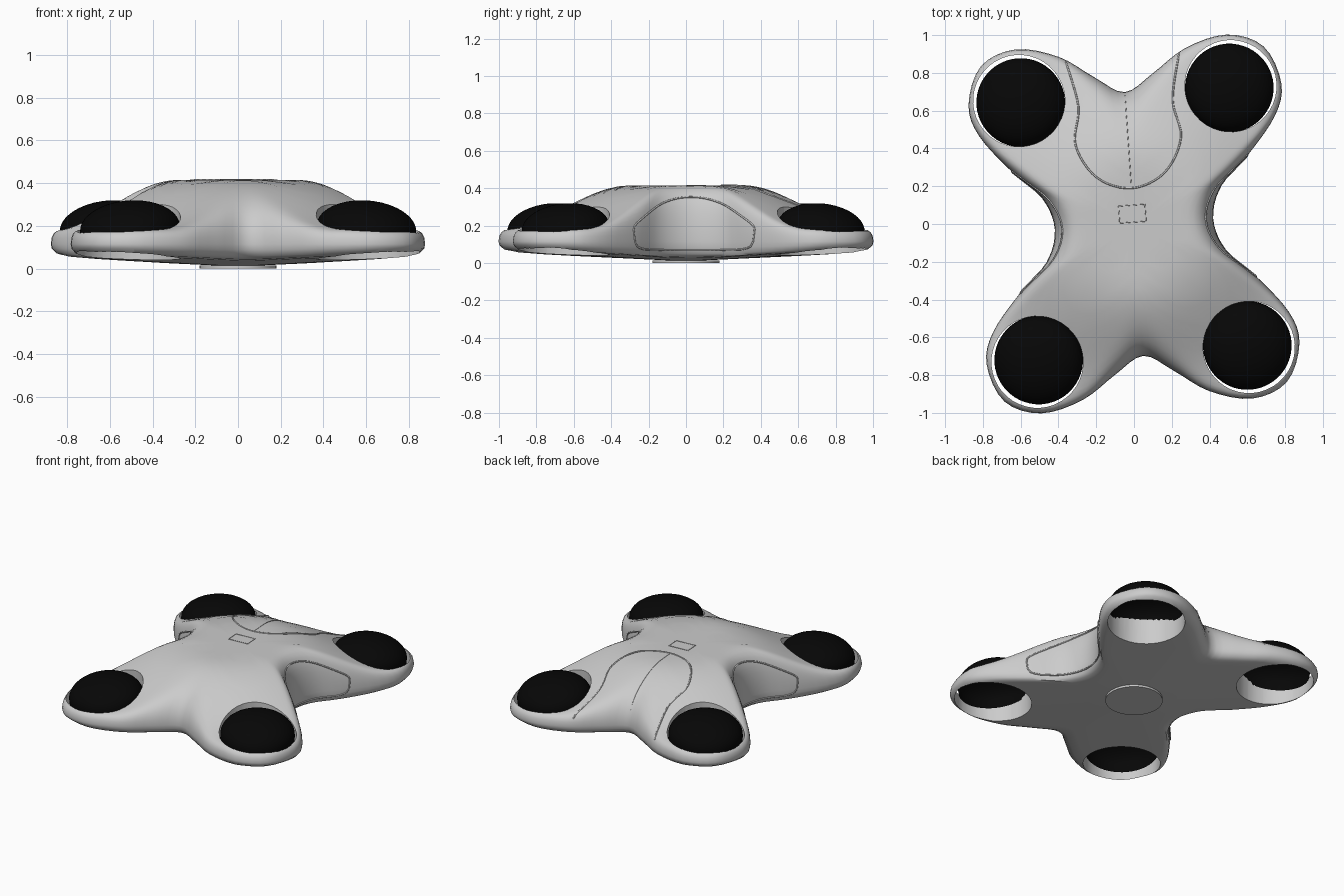
import bpy, bmesh, math
from mathutils import Vector, Matrix

if "Cube" in bpy.data.objects:
    bpy.data.objects.remove(bpy.data.objects["Cube"])

YAW = Matrix.Rotation(math.radians(4), 4, 'Z')   # whole model sits slightly turned


def spline(pts, n, closed):
    """Catmull-Rom points through a list of 2D points."""
    k, out = len(pts), []
    for i in range(k if closed else k - 1):
        idx = [(i + j) % k if closed else min(max(i + j, 0), k - 1) for j in (-1, 0, 1, 2)]
        a, b, c, d = (Vector(pts[j]) for j in idx)
        for m in range(n):
            t = m / n
            out.append(0.5 * (2 * b + (c - a) * t + (2 * a - 5 * b + 4 * c - d) * t * t
                              + (3 * b - a - 3 * c + d) * t ** 3))
    return out if closed else out + [Vector(pts[-1])]


def finish(bm, name, color=None, angle=35):
    me = bpy.data.meshes.new(name)
    bm.to_mesh(me)
    bm.free()
    ob = bpy.data.objects.new(name, me)
    bpy.context.collection.objects.link(ob)
    if color:
        mat = bpy.data.materials.new(name)
        mat.diffuse_color = color
        mat.use_nodes = True
        mat.node_tree.nodes["Principled BSDF"].inputs["Base Color"].default_value = mat.diffuse_color
        me.materials.append(mat)
    if angle:
        smooth(ob, angle)
    return ob


def activate(ob):
    bpy.ops.object.select_all(action='DESELECT')
    ob.select_set(True)
    bpy.context.view_layer.objects.active = ob


def smooth(ob, angle):
    activate(ob)
    bpy.ops.object.shade_smooth_by_angle(angle=math.radians(angle))


# outline of one quarter of the X-shaped hull, mirrored to all four
Q = [(.42, 0), (.474, .17), (.625, .32), (.785, .52), (.83, .69), (.75, .89),
     (.56, .966), (.335, .91), (.156, .79), (0, .70)]
loop = Q + [(-x, y) for x, y in Q[-2::-1]]
loop += [(x, -y) for x, y in loop[-2:0:-1]]
OUT = spline(loop, 4, True)
ANG = [math.atan2(p.y, p.x) % (2 * math.pi) for p in OUT]
ANG[0] = 0.0


def radius(a):
    a %= 2 * math.pi
    for i in range(len(OUT)):
        hi = ANG[i + 1] if i + 1 < len(OUT) else 2 * math.pi
        if ANG[i] <= a <= hi:
            t = (a - ANG[i]) / max(hi - ANG[i], 1e-9)
            return OUT[i].length * (1 - t) + OUT[(i + 1) % len(OUT)].length * t
    return OUT[0].length


EDGE = 0.115


def surface(x, y, s, R, top=True):
    """Point on the hull: domed crown or shallow belly, rounded at the rim."""
    r = s * R
    if top:
        t = min(max((r - .3) / .7, 0), 1)
        crown = .185 + .23 * (1 - t * t * (3 - 2 * t))
        n = 11 + 34 * min(max((R - .6) / .45, 0), 1) ** 2
    else:
        crown, n = .010 + .047 * r, 30
    z = EDGE + (crown - EDGE) * math.sqrt(max(0, 1 - s ** n))
    return Vector((x, y, z))


# hull
bm = bmesh.new()
S = [.12, .25, .37, .48, .58, .67, .75, .82, .88, .92, .95, .97, .985, .995]
params = [(s, True) for s in S] + [(1, True)] + [(s, False) for s in reversed(S[1::2])]
rings = [[bm.verts.new(surface(p.x * s, p.y * s, s, p.length, top)) for p in OUT]
         for s, top in params]
N = len(OUT)
for a, b in zip(rings, rings[1:]):
    for i in range(N):
        j = (i + 1) % N
        bm.faces.new((a[i], b[i], b[j], a[j]))
for ring, z in ((rings[0], .415), (rings[-1], .010)):
    c = bm.verts.new((0, 0, z))
    for i in range(N):
        bm.faces.new((c, ring[i], ring[(i + 1) % N]))
bmesh.ops.recalc_face_normals(bm, faces=bm.faces)
bm.transform(YAW)
hull = finish(bm, "hull", angle=None)

# rotor wells cut right through the hull
PODS = [(sx * .555, sy * .685) for sx in (1, -1) for sy in (1, -1)]
for x, y in PODS:
    bm = bmesh.new()
    place = Matrix.Translation((x * 1.012, y * 1.012, .2))
    bmesh.ops.create_cone(bm, cap_ends=True, segments=40, radius1=.243, radius2=.243,
                          depth=1, matrix=YAW @ place)
    cutter = finish(bm, "well_cutter", angle=None)
    cutter.hide_render = True
    mod = hull.modifiers.new("well", 'BOOLEAN')
    mod.operation, mod.solver, mod.object = 'DIFFERENCE', 'EXACT', cutter
    activate(hull)
    bpy.ops.object.modifier_apply(modifier=mod.name)
    bpy.data.objects.remove(cutter)
smooth(hull, 40)

# black domes with a short skirt, leaning outwards
for x, y in PODS:
    bm = bmesh.new()
    prof = [(.234, -.04)] + [(.234 * math.cos(a), .13 * math.sin(a))
                             for a in (math.pi / 2 * i / 10 for i in range(10))]
    rows = [[bm.verts.new((r * math.cos(k * math.pi / 24), r * math.sin(k * math.pi / 24), z))
             for k in range(48)] for r, z in prof]
    for a, b in zip(rows, rows[1:]):
        for i in range(48):
            bm.faces.new((a[i], a[(i + 1) % 48], b[(i + 1) % 48], b[i]))
    tip = bm.verts.new((0, 0, .13))
    for i in range(48):
        bm.faces.new((rows[-1][i], rows[-1][(i + 1) % 48], tip))
    lean = Matrix.Rotation(math.radians(7), 4, Vector((-y, x, 0)))
    bm.transform(YAW @ Matrix.Translation((x, y, .188)) @ lean)
    finish(bm, "dome", (.002, .002, .002, 1))

# round foot plate under the belly
bm = bmesh.new()
bmesh.ops.create_cone(bm, cap_ends=True, segments=40, radius1=.18, radius2=.18, depth=.014,
                      matrix=Matrix.Translation((0, 0, .007)))
finish(bm, "foot_plate")


def seam(name, pts, closed=False, r=.005):
    """Thin raised panel line following hull points."""
    cu = bpy.data.curves.new(name, 'CURVE')
    cu.dimensions, cu.bevel_depth, cu.bevel_resolution = '3D', r, 1
    sp = cu.splines.new('POLY')
    sp.points.add(len(pts) - 1)
    for q, p in zip(sp.points, pts):
        q.co = (*(YAW @ p), 1)
    sp.use_cyclic_u = closed
    bpy.context.collection.objects.link(bpy.data.objects.new(name, cu))


def on_top(p):
    R = radius(math.atan2(p[1], p[0]))
    return surface(p[0], p[1], min(math.hypot(*p) / R, 1), R)


# rear hatch outline and centre seam
half = [(.30, .88), (.25, .64), (.28, .44), (.18, .26)]
U = half + [(0, .19)] + [(-x, y) for x, y in reversed(half)]
seam("rear_hatch_edge", [on_top(p) for p in spline(U, 6, False)])
seam("rear_hatch_seam", [on_top((0, .2 + .03 * i)) for i in range(17)], r=.002)

# small rectangular port on the crown
corners = [(-.075, .01), (.065, .01), (.065, .10), (-.075, .10)]
seam("top_port", [on_top(p) for p in corners], True, .003)

# side panels, one on each flank; s above 1 wraps onto the underside
arch = [(-25, 1.012), (-27, 1), (-27, .97), (-22, .93), (-12, .91), (0, .905),
        (12, .91), (22, .93), (27, .97), (27, 1), (25, 1.012)]
edge = spline(arch, 4, False) + [Vector((25 - 2.5 * i, 1.012)) for i in range(1, 20)]
for name, base in (("right_panel_edge", 0), ("left_panel_edge", math.pi)):
    pts = []
    for deg, s in edge:
        a, top = base + math.radians(deg), s <= 1
        s = s if top else 2 - s
        R = radius(a)
        pts.append(surface(s * R * math.cos(a), s * R * math.sin(a), s, R, top))
    seam(name, pts, True)
